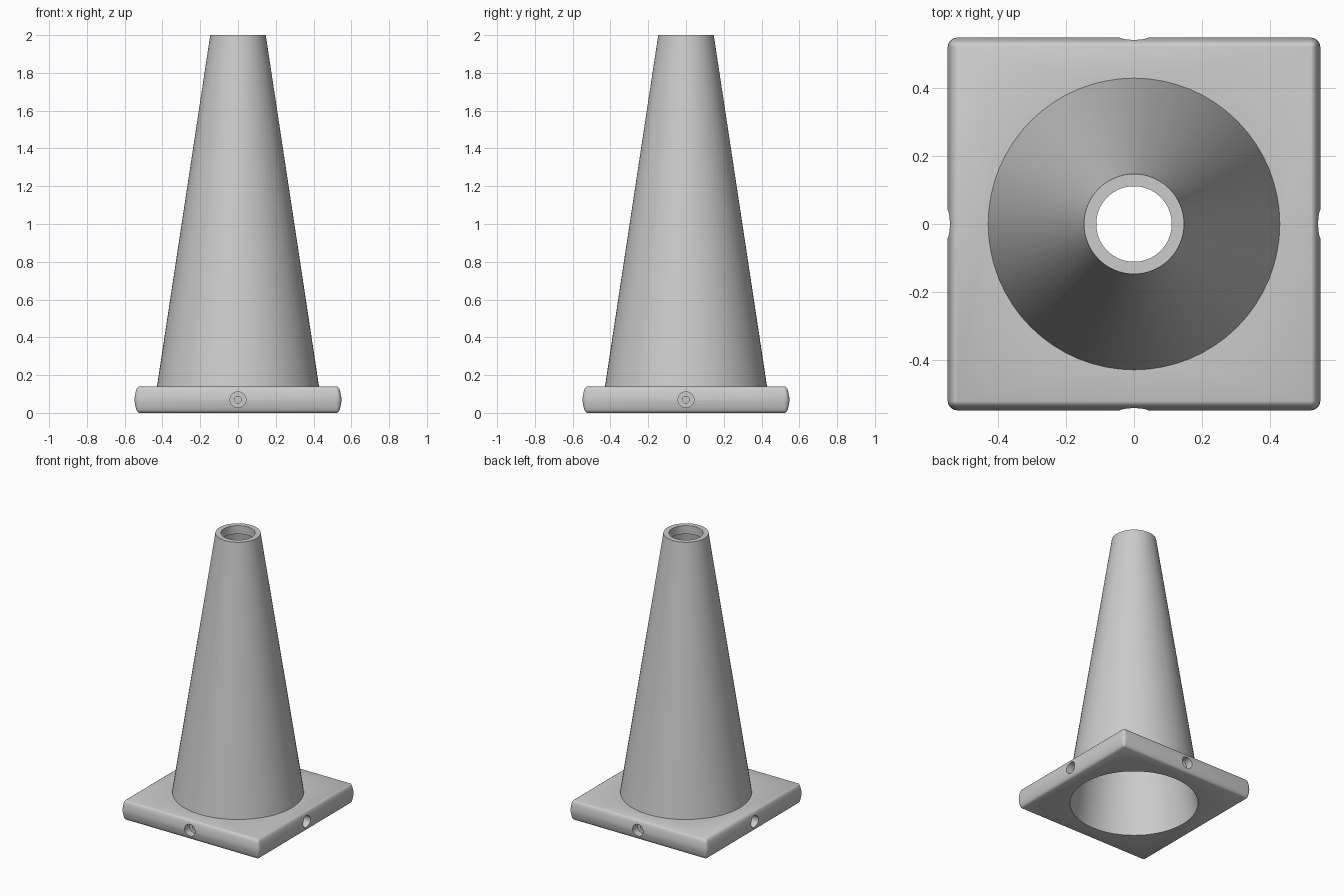
import bpy, bmesh, math
from mathutils import Matrix

cube = bpy.data.objects.get("Cube")
if cube:
    bpy.data.objects.remove(cube, do_unlink=True)

grey = bpy.data.materials.new("plain grey")
grey.use_nodes = True
colour = (0.6, 0.6, 0.6, 1)
grey.diffuse_color = colour
grey.node_tree.nodes["Principled BSDF"].inputs["Base Color"].default_value = colour


def loft(name, rings, matrix=Matrix()):
    """Closed solid skinned over a stack of rings with equal point counts."""
    bm = bmesh.new()
    loops = [[bm.verts.new(p) for p in ring] for ring in rings]
    n = len(loops[0])
    for low, high in zip(loops, loops[1:]):
        for i in range(n):
            j = (i + 1) % n
            bm.faces.new((low[i], low[j], high[j], high[i]))
    bm.faces.new(loops[0][::-1])
    bm.faces.new(loops[-1])
    bm.transform(matrix)
    bmesh.ops.recalc_face_normals(bm, faces=bm.faces)
    mesh = bpy.data.meshes.new(name)
    bm.to_mesh(mesh)
    bm.free()
    mesh.materials.append(grey)
    obj = bpy.data.objects.new(name, mesh)
    bpy.context.collection.objects.link(obj)
    return obj


def circle(radius, z, sides):
    return [(radius * math.cos(a), radius * math.sin(a), z)
            for a in (2 * math.pi * i / sides for i in range(sides))]


def rounded_square(inset, z, half=0.548, corner=0.028, steps=5):
    points = []
    for quarter in range(4):
        mid = math.pi / 2 * quarter + math.pi / 4
        cx = math.copysign(half - corner, math.cos(mid))
        cy = math.copysign(half - corner, math.sin(mid))
        for s in range(steps + 1):
            a = math.pi / 2 * (quarter + s / steps)
            points.append((cx + (corner - inset) * math.cos(a),
                           cy + (corner - inset) * math.sin(a), z))
    return points


def combine(target, tool, operation):
    mod = target.modifiers.new(operation, 'BOOLEAN')
    mod.operation, mod.solver, mod.object = operation, 'EXACT', tool
    bpy.context.view_layer.objects.active = target
    bpy.ops.object.modifier_apply(modifier=mod.name)
    bpy.data.objects.remove(tool, do_unlink=True)


# Square foot with softly bulging sides
half_profile = [(0.025, 0), (0.016, 0.005), (0.010, 0.015), (0.006, 0.03), (0.002, 0.05)]
profile = half_profile + [(0, 0.07)] + [(i, 0.14 - z) for i, z in reversed(half_profile)]
cone = loft("cone_with_square_base", [rounded_square(i, z) for i, z in profile])

# Tapered body
SIDES = 64
combine(cone, loft("body", [circle(0.441, 0.06, SIDES), circle(0.147, 2, SIDES)]), 'UNION')

# Hollow inside with a thicker lip at the top
hollow = [(0.4255, -0.02), (0.129, 1.94), (0.111, 1.94), (0.111, 2.05)]
combine(cone, loft("hollow", [circle(r, z, SIDES) for r, z in hollow]), 'DIFFERENCE')

# Stepped blind hole in the middle of each side
for k in range(4):
    place = (Matrix.Rotation(k * math.pi / 2, 4, 'Z') @ Matrix.Translation((0, 0, 0.07))
             @ Matrix.Rotation(math.pi / 2, 4, 'Y'))
    steps = [(0.018, 0.46), (0.018, 0.49), (0.042, 0.49), (0.042, 0.6)]
    combine(cone, loft("socket", [circle(r, z, 32) for r, z in steps], place), 'DIFFERENCE')

# Smooth curves, crisp rims
bpy.ops.object.select_all(action='DESELECT')
cone.select_set(True)
bpy.context.view_layer.objects.active = cone
bpy.ops.object.shade_smooth_by_angle(angle=math.radians(30))
